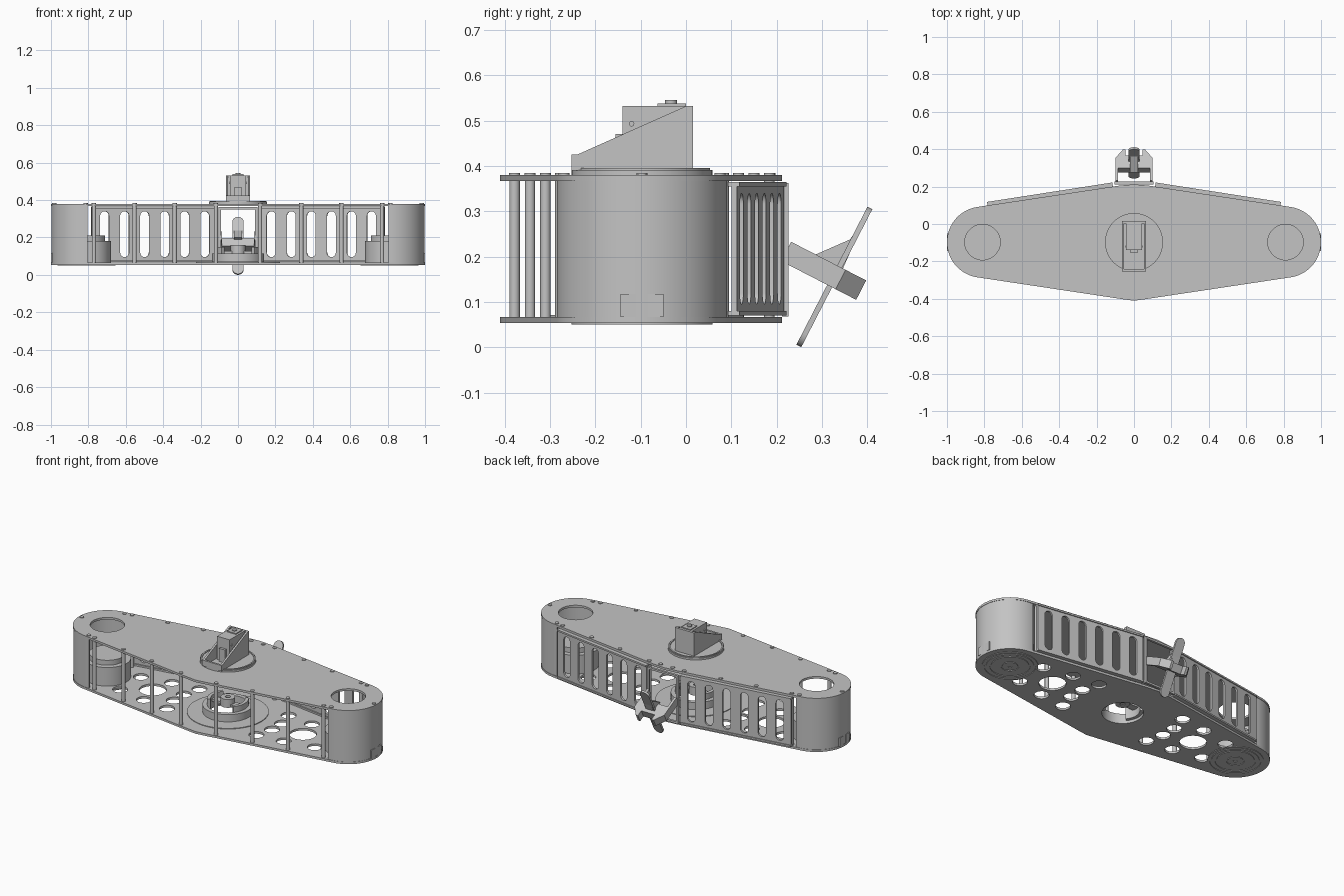
import bpy, bmesh
from math import sin, cos, pi, radians
from mathutils import Matrix, Vector

if "Cube" in bpy.data.objects:
    bpy.data.objects.remove(bpy.data.objects["Cube"], do_unlink=True)

GREY = bpy.data.materials.new("plain grey")
GREY.use_nodes = True
GREY.diffuse_color = (0.55, 0.55, 0.55, 1)
GREY.node_tree.nodes["Principled BSDF"].inputs["Base Color"].default_value = GREY.diffuse_color

MID = -0.097            # y of the hull's long axis
END = 0.81              # x of the end circles
R = 0.19                # end radius
FLOOR, ROOF = 0.067, 0.367
parts = []


def arc(cx, cy, r, a0=0, a1=360, n=48):
    full = a1 - a0 == 360
    steps = n if full else n - 1
    return [(cx + r * cos(radians(a0 + (a1 - a0) * i / steps)),
             cy + r * sin(radians(a0 + (a1 - a0) * i / steps))) for i in range(n)]


def rect(x0, x1, y0, y1):
    return [(x0, y0), (x1, y0), (x1, y1), (x0, y1)]


def slot(cx, y0, y1, r):
    return arc(cx, y1 - r, r, 0, 180, 12) + arc(cx, y0 + r, r, 180, 360 - 0.01, 12)


def frame(origin, x, y):
    """Matrix whose local axes are x, y and their cross product."""
    x, y = Vector(x).normalized(), Vector(y).normalized()
    m = Matrix((x, y, x.cross(y))).transposed().to_4x4()
    m.translation = origin
    return m


def sheet(name, loops, z0, z1, m=None, mirror=False):
    """Extrude an outline with holes from z0 to z1, optionally on both sides of x = 0."""
    cu = bpy.data.curves.new(name, 'CURVE')
    cu.dimensions, cu.fill_mode = '2D', 'BOTH'
    cu.extrude = (z1 - z0) / 2
    for pts in loops:
        sp = cu.splines.new('POLY')
        sp.points.add(len(pts) - 1)
        for p, q in zip(sp.points, pts):
            p.co = (q[0], q[1], 0, 1)
        sp.use_cyclic_u = True
    tmp = bpy.data.objects.new("temp", cu)
    bpy.context.collection.objects.link(tmp)
    dg = bpy.context.evaluated_depsgraph_get()
    base = bpy.data.meshes.new_from_object(tmp.evaluated_get(dg))
    bpy.data.objects.remove(tmp, do_unlink=True)
    place = (m or Matrix()) @ Matrix.Translation((0, 0, (z0 + z1) / 2))
    for side in ((1, -1) if mirror else (1,)):
        me = base.copy()
        me.transform(Matrix.Diagonal((side, 1, 1, 1)) @ place)
        bm = bmesh.new()
        bm.from_mesh(me)
        bmesh.ops.remove_doubles(bm, verts=bm.verts, dist=1e-5)
        bmesh.ops.recalc_face_normals(bm, faces=bm.faces)
        bm.to_mesh(me)
        bm.free()
        me.materials.clear()
        me.materials.append(GREY)
        label = name if not mirror else ("left_" if side > 0 else "right_") + name
        ob = bpy.data.objects.new(label, me)
        bpy.context.collection.objects.link(ob)
        parts.append(ob)


# Hull plates
outline = (arc(END, MID, R, -81, 81, 40) + [(0.08, 0.205), (0, 0.212), (-0.08, 0.205)]
           + arc(-END, MID, R, 99, 261, 40) + [(-0.06, -0.402), (0, -0.41), (0.06, -0.402)])
end_holes = [arc(s * END, MID, 0.095) for s in (1, -1)]
sheet("top_plate", [outline] + end_holes, ROOF, 0.38)

lightening = [arc(s * 0.505, MID, 0.075) for s in (1, -1)]
for x, dy in ((0.655, 0.1), (0.47, 0.135), (0.33, 0.048), (0.3, 0.155)):
    lightening += [arc(s * x, MID + t * dy, 0.042, n=24) for s in (1, -1) for t in (1, -1)]
sheet("bottom_plate", [outline, arc(0, MID, 0.115)] + lightening, 0.054, FLOOR)

# Curved end shells and their sockets
shell = arc(END, MID, R - 0.002, -92, 92, 40) + arc(END, MID, R - 0.014, 92, -92, 40)
sheet("end_shell", [shell], FLOOR, ROOF, mirror=True)
sheet("end_socket", [rect(0.985, 0.999, MID - 0.047, MID - 0.012),
                     rect(0.985, 0.999, MID + 0.012, MID + 0.047)], FLOOR, 0.118, mirror=True)

# End motors and the ringed discs beneath them
sheet("motor_body", [arc(END, MID, 0.13)], FLOOR, 0.18, mirror=True)
sheet("motor_cap", [arc(END, MID, 0.1)], 0.18, 0.21, mirror=True)
for i, (r0, r1) in enumerate(((0.155, 0.142), (0.132, 0.112), (0.105, 0.05), (0.043, 0.012))):
    sheet(f"under_ring_{i + 1}", [arc(END, MID, r0), arc(END, MID, r1)],
          0.0505, 0.055, mirror=True)

# Posts between the plates, with screw heads above
for i, (x, yf) in enumerate(((0.118, -0.378), (0.338, -0.344), (0.553, -0.31), (0.77, -0.277))):
    for tag, y in (("front", yf), ("back", 2 * MID - yf)):
        if tag == "front" or i in (0, 3):
            sheet(f"{tag}_post_{i + 1}", [arc(x, y, 0.0115, n=16)], FLOOR, ROOF, mirror=True)
        sheet(f"{tag}_screw_{i + 1}", [arc(x, y, 0.012, n=16)], 0.38, 0.384, mirror=True)
for i, (x, y) in enumerate(((0.815, MID + 0.172), (0.815, MID - 0.172), (0.982, MID), (0.04, 0.185))):
    sheet(f"edge_screw_{i + 1}", [arc(x, y, 0.012, n=16)], 0.38, 0.384, mirror=True)

# Slotted back walls
a, b = Vector((0.115, 0.216, 0)), Vector((0.785, 0.112, 0))
length = (b - a).length
slots = [slot(0.065 + 0.1085 * i, 0.095, 0.34, 0.024) for i in range(6)]
sheet("back_wall", [rect(0, length, 0.07, 0.364)] + slots, 0, 0.012,
      frame(a, b - a, (0, 0, 1)), mirror=True)
for tag, z in (("lower", 0.07), ("upper", 0.355)):
    sheet(f"{tag}_wall_lip", [rect(0, length, z, z + 0.01)], -0.006, 0.02,
          frame(a, b - a, (0, 0, 1)), mirror=True)

# Tail frame and fork
upright = frame((0, 0.226, 0), (1, 0, 0), (0, 0, 1))
sheet("tail_frame", [rect(-0.105, 0.105, 0.068, 0.362), rect(-0.092, 0.092, 0.08, 0.35)],
      0, 0.014, upright)
along, normal = (0, 0.889, -0.458), (0, 0.458, 0.889)
fork_half = [(0.085, 0.075), (0.085, 0), (0.1, 0), (0.1, 0.135), (0.06, 0.186),
             (0.045, 0.186), (0.045, 0.15)]
fork = fork_half + [(-x, y) for x, y in reversed(fork_half)]
sheet("tail_fork", [fork], 0, 0.048, frame((0, 0.21, 0.19), (1, 0, 0), along))

# Crossed tail blade
blade = slot(0, 0, 0.343, 0.03)
sheet("tail_blade", [blade], 0, 0.012, frame((0, 0.254, 0), (1, 0, 0), normal))
side_view = frame((0, 0, 0), (0, 1, 0), (0, 0, 1))
sheet("blade_gusset", [[(0.275, 0.2), (0.362, 0.238), (0.402, 0.3), (0.34, 0.16)]],
      -0.022, 0.022, side_view)

# Turret base and housing on the roof
sheet("turret_base", [arc(0, MID, 0.155, n=64)], 0.38, 0.391)
sheet("turret_rim", [arc(0, MID, 0.15, n=64), arc(0, MID, 0.142, n=64)], 0.391, 0.396)
cheek = [(-0.253, 0.39), (-0.253, 0.425), (-0.24, 0.425), (0, 0.532), (0.015, 0.532), (0.015, 0.39)]
sheet("turret_cheek", [cheek], 0.053, 0.065, side_view, mirror=True)
sheet("turret_back", [rect(-0.055, 0.055, 0.003, 0.015)], 0.39, 0.532)
sheet("turret_front_lip", [rect(-0.055, 0.055, -0.253, -0.241)], 0.39, 0.425)
sheet("turret_body", [rect(-0.042, 0.042, -0.14, 0.003)], 0.39, 0.532)
sheet("turret_body_flange", [rect(-0.02, 0.02, -0.155, -0.14)], 0.39, 0.47)
sheet("turret_cap", [rect(-0.03, 0.03, -0.063, 0)], 0.532, 0.538)
sheet("turret_button", [arc(0, -0.033, 0.013, n=20)], 0.538, 0.545)
sheet("turret_bolt", [arc(-0.12, 0.493, 0.006, n=12)], 0.04, 0.046, side_view, mirror=True)

# Bearing on the floor
sheet("bearing_flange", [arc(0, MID, 0.225, n=64), arc(0, MID, 0.115, n=64)], FLOOR, 0.071)
sheet("bearing_ring", [arc(0, MID, 0.14), arc(0, MID, 0.115)], 0.071, 0.115)
sheet("bearing_arch", [arc(0, MID, 0.115, -40, 40, 16) + arc(0, MID, 0.095, 40, -40, 16)],
      0.071, 0.15, mirror=True)
sheet("bearing_bridge", [rect(-0.11, 0.11, MID - 0.022, MID + 0.022)], 0.115, 0.128)
sheet("bearing_hub", [arc(0, MID, 0.04, n=32), arc(0, MID, 0.015, n=32)], 0.11, 0.16)

# Smooth the round walls, keep the edges sharp
bpy.ops.object.select_all(action='DESELECT')
for ob in parts:
    ob.select_set(True)
bpy.context.view_layer.objects.active = parts[0]
bpy.ops.object.shade_smooth_by_angle(angle=radians(30))
